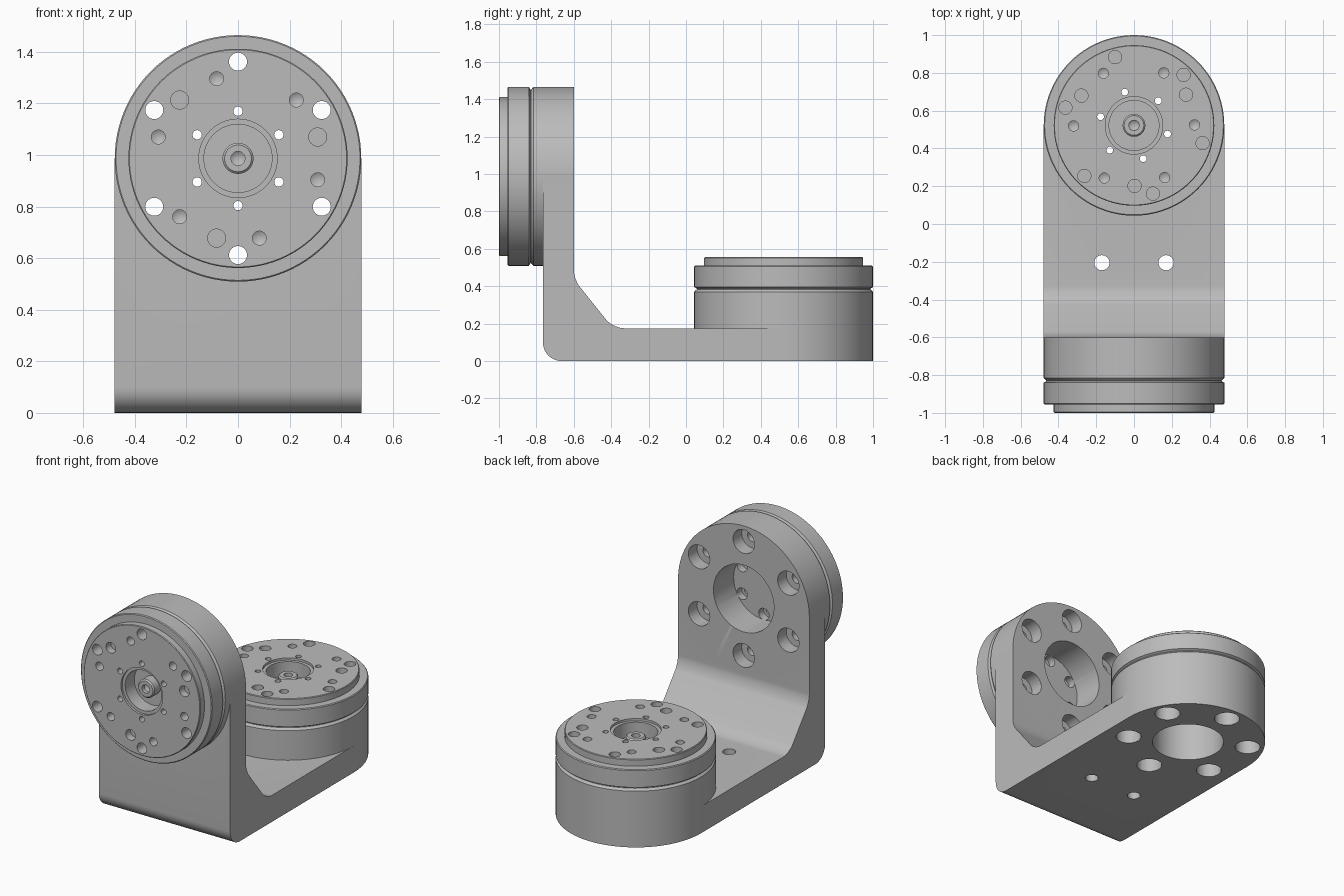
import bpy, bmesh, math
from mathutils import Matrix, Vector

if "Cube" in bpy.data.objects:
    bpy.data.objects.remove(bpy.data.objects["Cube"])

grey = bpy.data.materials.new("machined_grey")
grey.use_nodes = True
grey.diffuse_color = (0.5, 0.5, 0.5, 1)
grey.node_tree.nodes["Principled BSDF"].inputs["Base Color"].default_value = grey.diffuse_color

R = 0.478          # joint radius, also half the bracket width
BOLT_CIRCLE, PIN_CIRCLE, SMALL_CIRCLE = 0.375, 0.32, 0.183
BORE_TOP = -0.19   # bore floor, measured from the joint face


def make_object(name, bm):
    bmesh.ops.recalc_face_normals(bm, faces=bm.faces)
    mesh = bpy.data.meshes.new(name)
    bm.to_mesh(mesh)
    bm.free()
    mesh.materials.append(grey)
    obj = bpy.data.objects.new(name, mesh)
    bpy.context.collection.objects.link(obj)
    return obj


def lathe(bm, profile, frame, segments=32):
    """Revolve (radius, height) points about the local z axis of a frame."""
    verts = [bm.verts.new(frame @ Vector((r, 0, z))) for r, z in profile]
    edges = [bm.edges.new(pair) for pair in zip(verts, verts[1:])]
    axis = frame.to_3x3() @ Vector((0, 0, 1))
    bmesh.ops.spin(bm, geom=verts + edges, cent=frame.translation, axis=axis,
                   angle=math.tau, steps=segments, use_merge=False)
    bmesh.ops.remove_doubles(bm, verts=bm.verts, dist=0.0001)


def ring_of_holes(bm, profile, frame, radius, start, count=6, segments=24):
    for i in range(count):
        spin = Matrix.Rotation(math.radians(start) + math.tau * i / count, 4, 'Z')
        lathe(bm, profile, frame @ spin @ Matrix.Translation((radius, 0, 0)), segments)


def combine(target, tools, operation):
    for tool in tools:
        mod = target.modifiers.new("combine", 'BOOLEAN')
        mod.operation, mod.solver, mod.object = operation, 'EXACT', tool
        bpy.context.view_layer.objects.active = target
        bpy.ops.object.modifier_apply(modifier=mod.name)


def drill(radius, depth, top=0.02):
    return [(0, top), (radius, top), (radius, -depth), (0, -depth - radius * 0.6)]


# L-shaped bracket: side profile with rounded corners, extruded across x
FRONT_Z, BASE_Y = 0.987, 0.522
bm = bmesh.new()
corners = [(-0.765, 0), (BASE_Y, 0), (BASE_Y, 0.175), (-0.39, 0.175),
           (-0.6, 0.437), (-0.6, FRONT_Z), (-0.765, FRONT_Z)]
side = bm.faces.new([bm.verts.new((-R, y, z)) for y, z in corners])
new = bmesh.ops.extrude_face_region(bm, geom=[side])["geom"]
bmesh.ops.translate(bm, vec=(2 * R, 0, 0), verts=[v for v in new if isinstance(v, bmesh.types.BMVert)])
for corner, size in ((0, 0.1), (3, 0.06), (4, 0.05)):
    y, z = corners[corner]
    edge = [e for e in bm.edges if all((v.co.yz - Vector((y, z))).length < 0.001 for v in e.verts)]
    bmesh.ops.bevel(bm, geom=edge, offset=size, segments=10, profile=0.5, affect='EDGES')
bracket = make_object("bracket", bm)

# Joint frames: local z points outward, origin on the joint face
joints = {
    "front": (Matrix.Translation((0, -1, FRONT_Z)) @ Matrix.Rotation(math.pi / 2, 4, 'X'), 0.4, 0),
    "base": (Matrix.Translation((0, BASE_Y, 0.555)), 0.555, 15.5),
}

helpers, heads = [], []
for name, (frame, height, turn) in joints.items():
    # Housing, merged into the bracket
    bm = bmesh.new()
    lathe(bm, [(0, -height), (R, -height), (R, -0.185), (R - 0.006, -0.178),
               (R - 0.014, -0.172), (0, -0.172)], frame, 96)
    housing = make_object(name + "_housing", bm)
    combine(bracket, [housing], 'UNION')
    helpers.append(housing)

    # Rotating head with stepped face plate
    bm = bmesh.new()
    lathe(bm, [(0, -0.172), (R - 0.014, -0.172), (R - 0.014, -0.168), (R, -0.16), (R, -0.05),
               (R - 0.005, -0.045), (0.425, -0.045), (0.425, -0.004), (0.421, 0), (0, 0)], frame, 96)
    head = make_object(name + "_rotating_head", bm)
    heads.append(head)

    # Rear bore, face bolts, pin holes, tapped holes and the hub recess
    bm = bmesh.new()
    lathe(bm, [(0, BORE_TOP), (0.22, BORE_TOP), (0.22, -height - 0.02), (0, -height - 0.02)], frame, 64)
    seat = 0.09 - height if name == "front" else -0.25
    if name == "front":
        bolt = [(0, 0.02), (0.035, 0.02), (0.035, seat), (0.078, seat),
                (0.078, -height - 0.02), (0, -height - 0.02)]
        ring_of_holes(bm, bolt, frame, BOLT_CIRCLE, 30)
    else:
        ring_of_holes(bm, [(0, seat), (0.078, seat), (0.078, -height - 0.02), (0, -height - 0.02)],
                      frame, BOLT_CIRCLE, 30)
        ring_of_holes(bm, [(0, 0.02), (0.035, 0.02), (0.035, -0.15), (0, -0.15)],
                      frame, BOLT_CIRCLE, 30 + turn)
    ring_of_holes(bm, drill(0.027, 0.06), frame, PIN_CIRCLE, 45 + turn)
    ring_of_holes(bm, [(0, 0.02), (0.035, 0.02), (0.035, -0.05), (0, -0.05)],
                  frame, PIN_CIRCLE, 15 + turn, 3)
    lathe(bm, [(0, -0.085), (0.027, -0.065), (0.027, -0.04), (0.052, -0.04), (0.06, -0.048),
               (0.06, -0.11), (0.132, -0.11), (0.132, -0.015), (0.152, -0.015),
               (0.152, 0.02), (0, 0.02)], frame, 64)
    main_cutter = make_object(name + "_main_cutter", bm)

    # Small screws running from the face into the rear bore
    bm = bmesh.new()
    ring_of_holes(bm, [(0, 0.02), (0.018, 0.02), (0.018, -0.14), (0.038, -0.14),
                       (0.038, -0.2), (0, -0.2)], frame, SMALL_CIRCLE, 30 + turn)
    small_cutter = make_object(name + "_small_cutter", bm)
    for target in (bracket, head):
        combine(target, [main_cutter, small_cutter], 'DIFFERENCE')
    helpers += [main_cutter, small_cutter]

# Two mounting holes through the base plate
bm = bmesh.new()
for x in (-0.17, 0.17):
    lathe(bm, [(0, -0.05), (0.04, -0.05), (0.04, 0.25), (0, 0.25)], Matrix.Translation((x, -0.205, 0)))
mount_cutter = make_object("mount_cutter", bm)
combine(bracket, [mount_cutter], 'DIFFERENCE')

for helper in helpers + [mount_cutter]:
    bpy.data.objects.remove(helper)

# Smooth curved walls, keep machined edges crisp
for obj in [bracket] + heads:
    bpy.ops.object.select_all(action='DESELECT')
    obj.select_set(True)
    bpy.context.view_layer.objects.active = obj
    bpy.ops.object.shade_smooth_by_angle(angle=math.radians(30))
